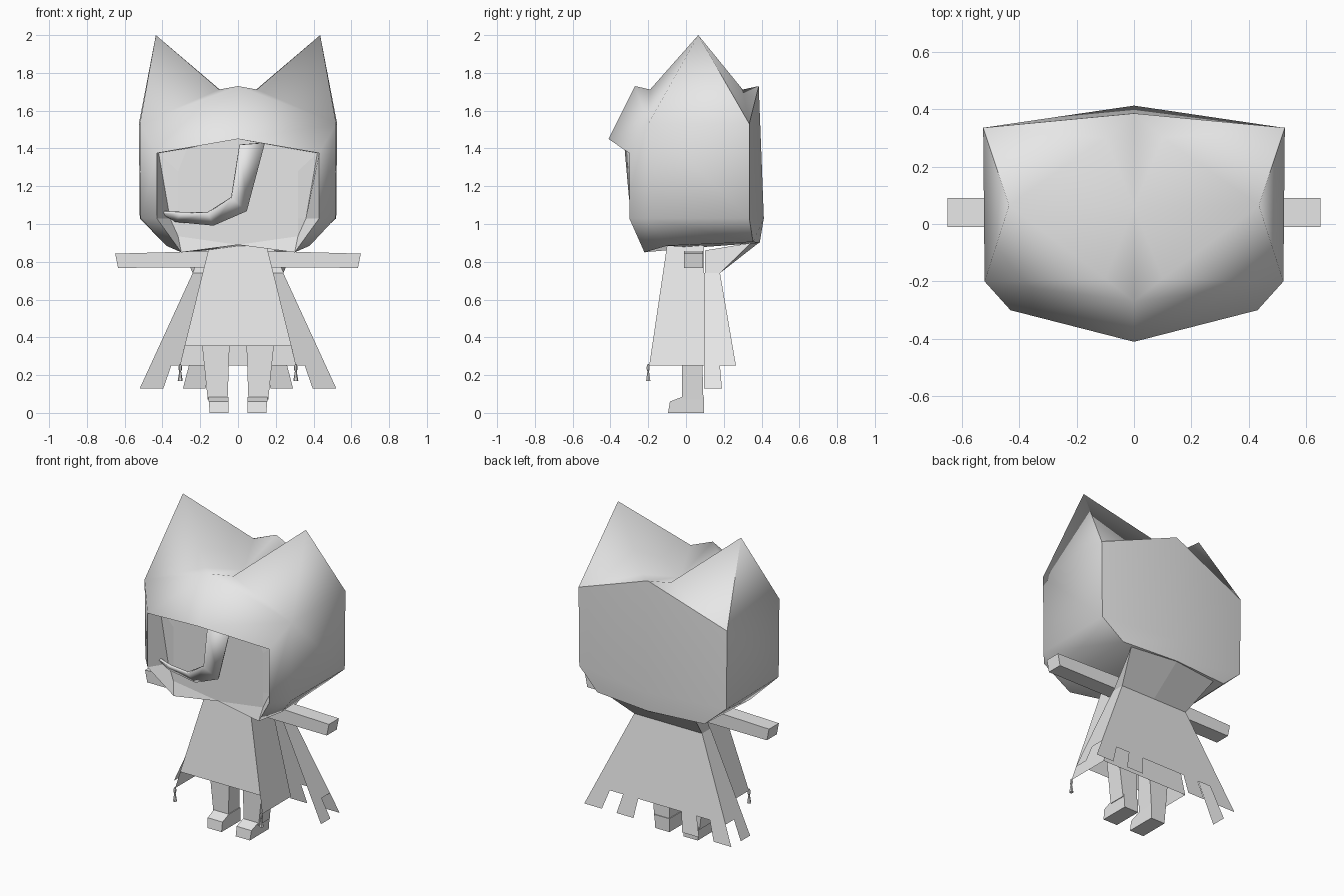
import bpy, bmesh, math
from mathutils import Vector

cube = bpy.data.objects.get("Cube")
if cube:
    bpy.data.objects.remove(cube, do_unlink=True)

grey = bpy.data.materials.new("plain_grey")
grey.use_nodes = True
grey.diffuse_color = (0.8, 0.8, 0.8, 1)
grey.node_tree.nodes["Principled BSDF"].inputs["Base Color"].default_value = (0.8, 0.8, 0.8, 1)


def build(name, polys, mirror=False, angle=None):
    """Make an object from polygons of points, mirrored across x if asked."""
    bm = bmesh.new()
    for side in ((1, -1) if mirror else (1,)):
        for poly in polys:
            pts = [Vector((p[0] * side, p[1], p[2])) for p in poly]
            bm.faces.new([bm.verts.new(p) for p in (pts if side > 0 else pts[::-1])])
    bmesh.ops.remove_doubles(bm, verts=bm.verts[:], dist=0.0005)
    bmesh.ops.recalc_face_normals(bm, faces=bm.faces[:])
    me = bpy.data.meshes.new(name)
    bm.to_mesh(me)
    bm.free()
    ob = bpy.data.objects.new(name, me)
    bpy.context.collection.objects.link(ob)
    me.materials.append(grey)
    if angle:
        bpy.ops.object.select_all(action='DESELECT')
        ob.select_set(True)
        bpy.context.view_layer.objects.active = ob
        bpy.ops.object.shade_smooth_by_angle(angle=math.radians(angle))
    return ob


def loft(a, b, closed=True, caps=True):
    """Quads between two matching rings, with optional end caps."""
    n = len(a)
    quads = [(a[i], a[(i + 1) % n], b[(i + 1) % n], b[i]) for i in range(n if closed else n - 1)]
    return quads + ([a[::-1], b] if caps else [])


def rect(x0, x1, y0, y1, z):
    return [(x0, y0, z), (x1, y0, z), (x1, y1, z), (x0, y1, z)]


# Hood: one half, with pointed ear behind the front band, brim and back plate
ear = (0.435, 0.065, 2.0)
ear_f, ear_b = (0.1, -0.19, 1.712), (0.1, 0.3, 1.712)
front_top, back_top = (0.52, -0.2, 1.53), (0.525, 0.335, 1.53)
front_low, back_low = (0.515, -0.2, 1.03), (0.52, 0.335, 1.03)
ridge_f, ridge_b = (0, -0.27, 1.73), (0, 0.385, 1.73)
valley = (0, 0.06, 1.63)
brim, rim_top = (0, -0.41, 1.45), (0.43, -0.3, 1.375)
rim_low, rim_bot = (0.43, -0.3, 1.03), (0.30, -0.22, 0.85)
spine_low, spine_bot = (0, 0.412, 1.03), (0, 0.39, 0.9)
hem_f, hem_b = (0.38, -0.1, 0.885), (0.38, 0.355, 0.905)
under, throat = (0, 0.05, 0.875), (0, -0.2, 0.89)
hood = [
    (ear, ear_f, front_top), (front_top, ear_f, ridge_f), (ear_f, valley, ridge_f),
    (ear, valley, ear_f), (ear, ear_b, valley), (ear_b, ridge_b, valley),
    (ear, back_top, ear_b), (back_top, ridge_b, ear_b),
    (ear, front_top, back_top),
    (front_top, ridge_f, brim, rim_top),
    (front_top, front_low, back_low, back_top),
    (front_top, rim_top, rim_low, front_low),
    (front_low, rim_low, rim_bot, hem_f),
    (front_low, hem_f, hem_b, back_low),
    (hem_f, under, spine_bot, hem_b),
    (hem_f, rim_bot, throat, under),
]
build("hood", hood, mirror=True, angle=75)

# Back plate of the hood
plate = [(ridge_b, back_top, back_low, spine_low), (spine_low, back_low, hem_b, spine_bot)]
build("hood_back", plate, mirror=True, angle=40)

# Hood lining, from the opening back to the face
cheek = [(0, -0.2, 1.46), (0.27, -0.2, 1.4), (0.317, -0.2, 1.28),
         (0.317, -0.2, 1.03), (0.317, -0.2, 0.935)]
wall_top, wall_low = (0.42, -0.19, 1.375), (0.36, -0.19, 1.03)
lining = [(brim, cheek[0], cheek[1], rim_top), (rim_top, cheek[1], wall_top),
          (rim_top, wall_top, wall_low, rim_low), (rim_low, wall_low, cheek[4], rim_bot),
          (wall_top, cheek[1], cheek[2]), (wall_top, cheek[2], cheek[3], wall_low),
          (wall_low, cheek[3], cheek[4]), (rim_bot, cheek[4], throat)]
build("hood_lining", lining, mirror=True)

# Face plate
build("face", [cheek + [throat]], mirror=True)

# Hair lock sweeping across the face
inner = [(0.01, -0.32, 1.42), (-0.035, -0.295, 1.14), (-0.16, -0.28, 1.06), (-0.3, -0.26, 1.06), (-0.39, -0.23, 1.065)]
outer = [(0.14, -0.27, 1.43), (0.045, -0.26, 1.07), (-0.13, -0.24, 0.995), (-0.33, -0.22, 1.015), (-0.405, -0.22, 1.06)]
lock = build("hair_lock", loft(inner, outer, closed=False, caps=False), angle=50)
solid = lock.modifiers.new("thickness", 'SOLIDIFY')
solid.thickness = 0.015
solid.offset = 0

# Dress: tapered front, longer sides and back
top = [(0.15, -0.1, 0.89), (0.15, 0.095, 0.89)]
mid = (0.283, -0.179, 0.355)
low = [(0.308, -0.195, 0.25), (0.308, 0.095, 0.25)]
dress = [
    ((0, -0.1, 0.89), (0, -0.179, 0.355), mid, top[0]),
    (top[0], mid, low[0], low[1], top[1]),
    (top[1], low[1], (0, 0.095, 0.25), (0, 0.095, 0.89)),
    ((0, -0.1, 0.89), top[0], top[1], (0, 0.095, 0.89)),
]
build("dress", dress, mirror=True)

# Collar flaring from the cape up to the hood
collar_low = [(0.24, 0.1, 0.74), (0.24, 0.18, 0.74), (0, 0.18, 0.74)]
collar_top = [(0.19, 0.1, 0.86), (0.31, 0.345, 0.9), (0, 0.385, 0.9)]
collar = loft(collar_low, collar_top, closed=False, caps=False)
collar.append(((0, 0.1, 0.74), collar_low[0], collar_low[1], collar_low[2]))
build("cape_collar", collar, mirror=True)


# Cape: tattered back panel and two side panels
def back_pt(u, z):
    t = (0.74 - z) / 0.61
    return (u * (0.24 + 0.28 * t), 0.18 + 0.105 * t, z)


def side_pt(v, z):
    t = (0.74 - z) / 0.61
    return (0.24 + 0.28 * t, 0.095 + v * (0.085 + 0.105 * t), z)


cuts = [0, 0.33, 0.56, 0.76, 1]
cape = []
for i in range(4):
    a, b = cuts[i], cuts[i + 1]
    cape.append((back_pt(a, 0.74), back_pt(b, 0.74), back_pt(b, 0.25), back_pt(a, 0.25)))
    if i % 2:
        cape.append((back_pt(a, 0.25), back_pt(b, 0.25), back_pt(b, 0.13), back_pt(a, 0.13)))
for a, b in ((0, 0.5), (0.5, 1)):
    cape.append((side_pt(a, 0.74), side_pt(b, 0.74), side_pt(b, 0.25), side_pt(a, 0.25)))
cape.append((side_pt(0, 0.25), side_pt(0.5, 0.25), side_pt(0.5, 0.13), side_pt(0, 0.13)))
build("cape", cape, mirror=True)

# Arms
shoulder = [(0.12, -0.01, 0.77), (0.12, 0.09, 0.77), (0.12, 0.09, 0.858), (0.12, -0.01, 0.858)]
hand = [(0.635, -0.01, 0.768), (0.635, 0.09, 0.768), (0.65, 0.09, 0.843), (0.65, -0.01, 0.843)]
build("arms", loft(shoulder, hand), mirror=True)

# Legs and feet
build("legs", loft(rect(0.055, 0.16, -0.02, 0.092, 0.07), rect(0.04, 0.205, -0.02, 0.08, 0.5)), mirror=True)
shoe = [(-0.095, 0), (-0.085, 0.06), (-0.02, 0.085), (0.096, 0.085), (0.096, 0)]
build("feet", loft([(0.05, y, z) for y, z in shoe],
                   [(0.15 + 0.08 * z, y, z) for y, z in shoe]), mirror=True)


# Tassels on the front corners of the dress
def ring(r, z, n=6):
    return [(0.306 + r * math.cos(k * math.tau / n), -0.2 + r * math.sin(k * math.tau / n), z) for k in range(n)]


profile = [(0.003, 0.26), (0.009, 0.245), (0.009, 0.23), (0.005, 0.22), (0.013, 0.17)]
tassel = [ring(*profile[0]), ring(*profile[-1])]
for p, q in zip(profile, profile[1:]):
    tassel += loft(ring(*p), ring(*q), caps=False)
build("tassels", tassel, mirror=True)
